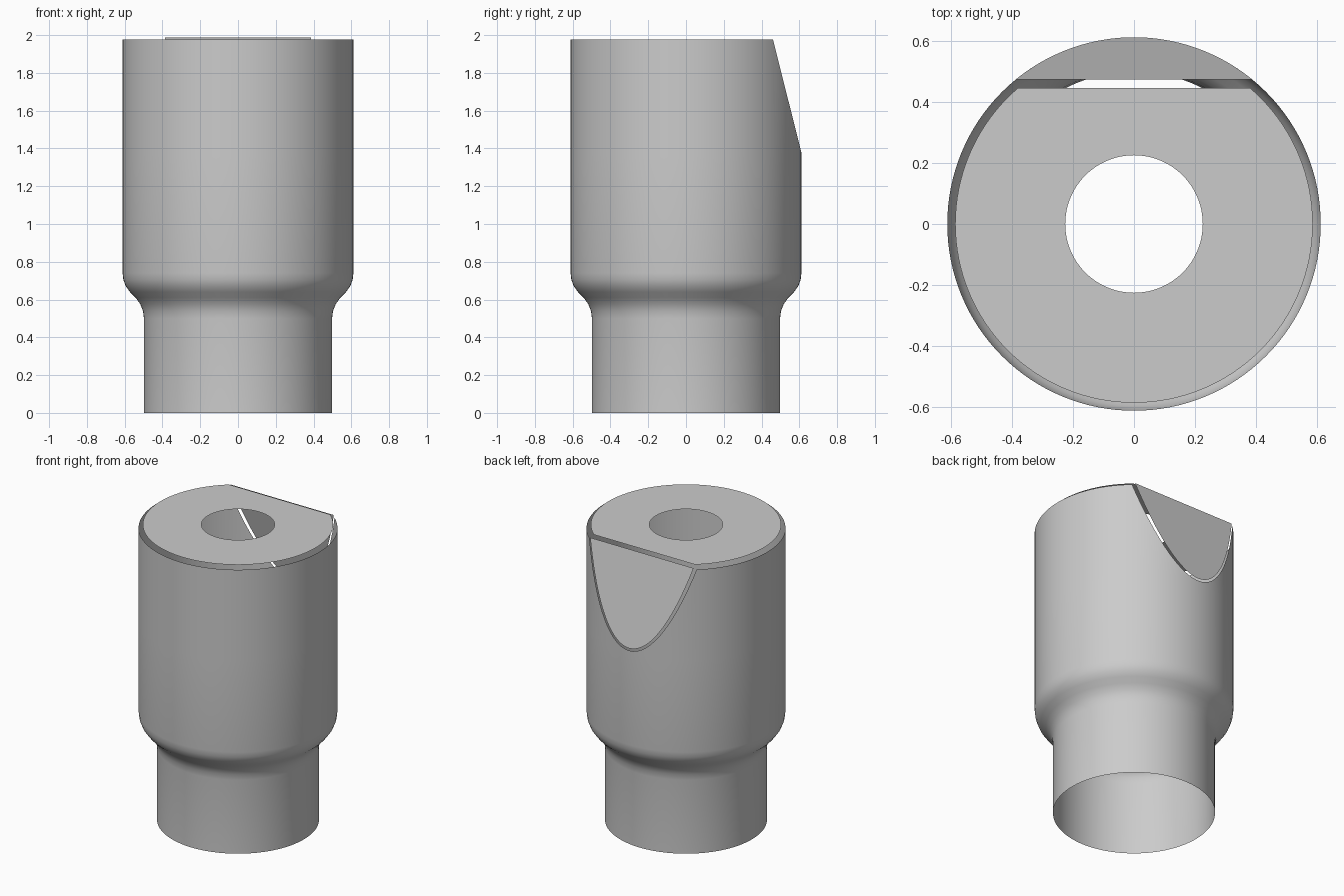
import bpy, bmesh
from math import sin, cos, pi, asin, radians

old = bpy.data.objects.get("Cube")
if old:
    bpy.data.objects.remove(old, do_unlink=True)

grey = bpy.data.materials.new("plain grey")
grey.use_nodes = True
grey.diffuse_color = (0.6, 0.6, 0.6, 1)
grey.node_tree.nodes["Principled BSDF"].inputs["Base Color"].default_value = (0.6, 0.6, 0.6, 1)

SEGMENTS = 128
RADIUS = 0.611


def finish(name, bm, smooth=False):
    """Turn a bmesh into a named grey object."""
    mesh = bpy.data.meshes.new(name)
    bm.to_mesh(mesh)
    bm.free()
    mesh.materials.append(grey)
    obj = bpy.data.objects.new(name, mesh)
    bpy.context.collection.objects.link(obj)
    if smooth:
        bpy.ops.object.select_all(action="DESELECT")
        obj.select_set(True)
        bpy.context.view_layer.objects.active = obj
        bpy.ops.object.shade_smooth_by_angle(angle=radians(30))
    return obj


def lathe(profile):
    """Revolve (radius, height) points about z as an open sheet."""
    bm = bmesh.new()
    rings = []
    for r, z in profile:
        angles = [2 * pi * i / SEGMENTS for i in range(SEGMENTS)]
        rings.append([bm.verts.new((r * cos(a), r * sin(a), z)) for a in angles])
    for low, high in zip(rings, rings[1:]):
        for i in range(SEGMENTS):
            j = (i + 1) % SEGMENTS
            bm.faces.new((low[i], low[j], high[j], high[i]))
    return bm


def slice_off(bm, point, normal):
    """Remove everything on the normal's side of a plane."""
    bmesh.ops.bisect_plane(bm, geom=bm.verts[:] + bm.edges[:] + bm.faces[:],
                           plane_co=point, plane_no=normal, clear_outer=True)


# Hollow sleeve: narrow neck, curved shoulder, wide body, slanted cut at the back
shell = lathe([(0.498, 0), (0.498, 0.5), (0.503, 0.54), (0.517, 0.575),
               (0.542, 0.61), (0.572, 0.64), (0.595, 0.672),
               (0.607, 0.705), (RADIUS, 0.74), (RADIUS, 1.36), (RADIUS, 1.978)])
slice_off(shell, (0, 0.46, 1.978), (0, 3.97, 1))
finish("sleeve_body", shell, smooth=True)

# Thin top ring floating just above the rim, with a straight back edge
ring = lathe([(0.585, 2), (0.225, 2)])
slice_off(ring, (0, 0.445, 2), (0, 1, 0))
finish("top_ring", ring)

# Slanted flat plate that covers the cut
bm = bmesh.new()
start = asin(0.472 / RADIUS)
steps = 40
corners = []
for i in range(steps + 1):
    a = start + (pi - 2 * start) * i / steps
    y = RADIUS * sin(a)
    corners.append(bm.verts.new((RADIUS * cos(a), y, 1.988 - 4.27 * (y - 0.472))))
face = bm.faces.new(corners)
face.normal_update()
if face.normal.y < 0:
    face.normal_flip()
finish("slanted_plate", bm)
